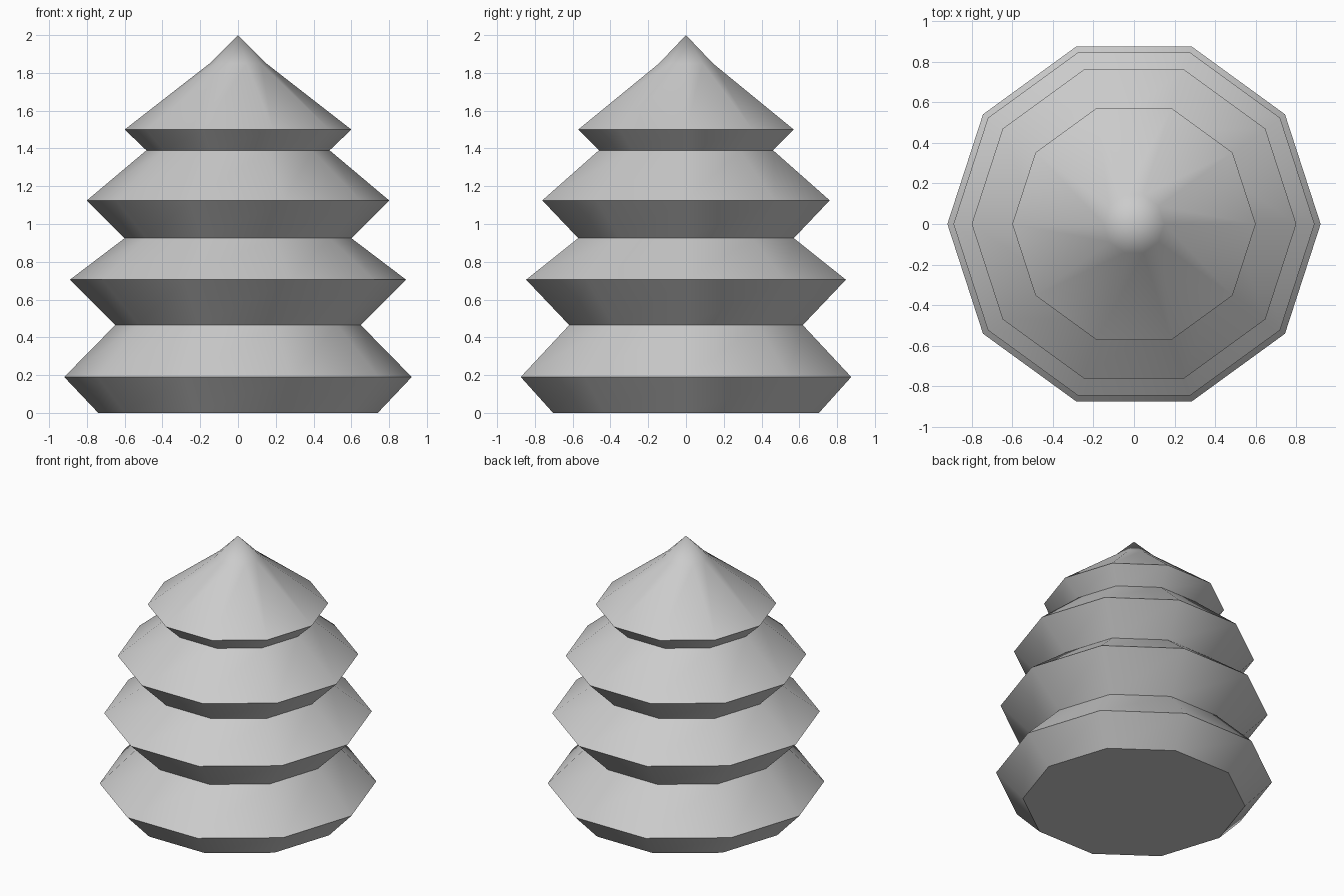
import bpy, bmesh, math

cube = bpy.data.objects.get("Cube")
if cube:
    bpy.data.objects.remove(cube, do_unlink=True)

SIDES = 10

# Plain grey for the whole tree
grey = bpy.data.materials.new("light_grey")
grey.use_nodes = True
color = (0.6, 0.6, 0.6, 1.0)
grey.diffuse_color = color
grey.node_tree.nodes["Principled BSDF"].inputs["Base Color"].default_value = color

# Radius and height of each ring: base, then alternating rims and notches
profile = [(0.74, 0), (0.92, 0.19), (0.65, 0.465), (0.89, 0.705), (0.6, 0.925),
           (0.8, 1.125), (0.485, 1.39), (0.6, 1.5), (0.15, 1.85)]

bm = bmesh.new()


def ring(radius, z):
    angles = [math.tau * i / SIDES for i in range(SIDES)]
    return [bm.verts.new((radius * math.cos(a), radius * math.sin(a), z)) for a in angles]


rings = [ring(r, z) for r, z in profile]

# Flat underside
bm.faces.new(list(reversed(rings[0])))

# Tier sides
for low, high in zip(rings, rings[1:]):
    for i in range(SIDES):
        j = (i + 1) % SIDES
        bm.faces.new((low[i], low[j], high[j], high[i]))

# Pointed tip
tip = bm.verts.new((0, 0, 2))
for i in range(SIDES):
    bm.faces.new((rings[-1][i], rings[-1][(i + 1) % SIDES], tip))

mesh = bpy.data.meshes.new("tiered_tree")
bm.to_mesh(mesh)
bm.free()
mesh.materials.append(grey)
tree = bpy.data.objects.new("tiered_tree", mesh)
bpy.context.collection.objects.link(tree)

# Smooth around each tier, crisp at rims and notches
bpy.ops.object.select_all(action="DESELECT")
tree.select_set(True)
bpy.context.view_layer.objects.active = tree
bpy.ops.object.shade_smooth_by_angle(angle=math.radians(40))
